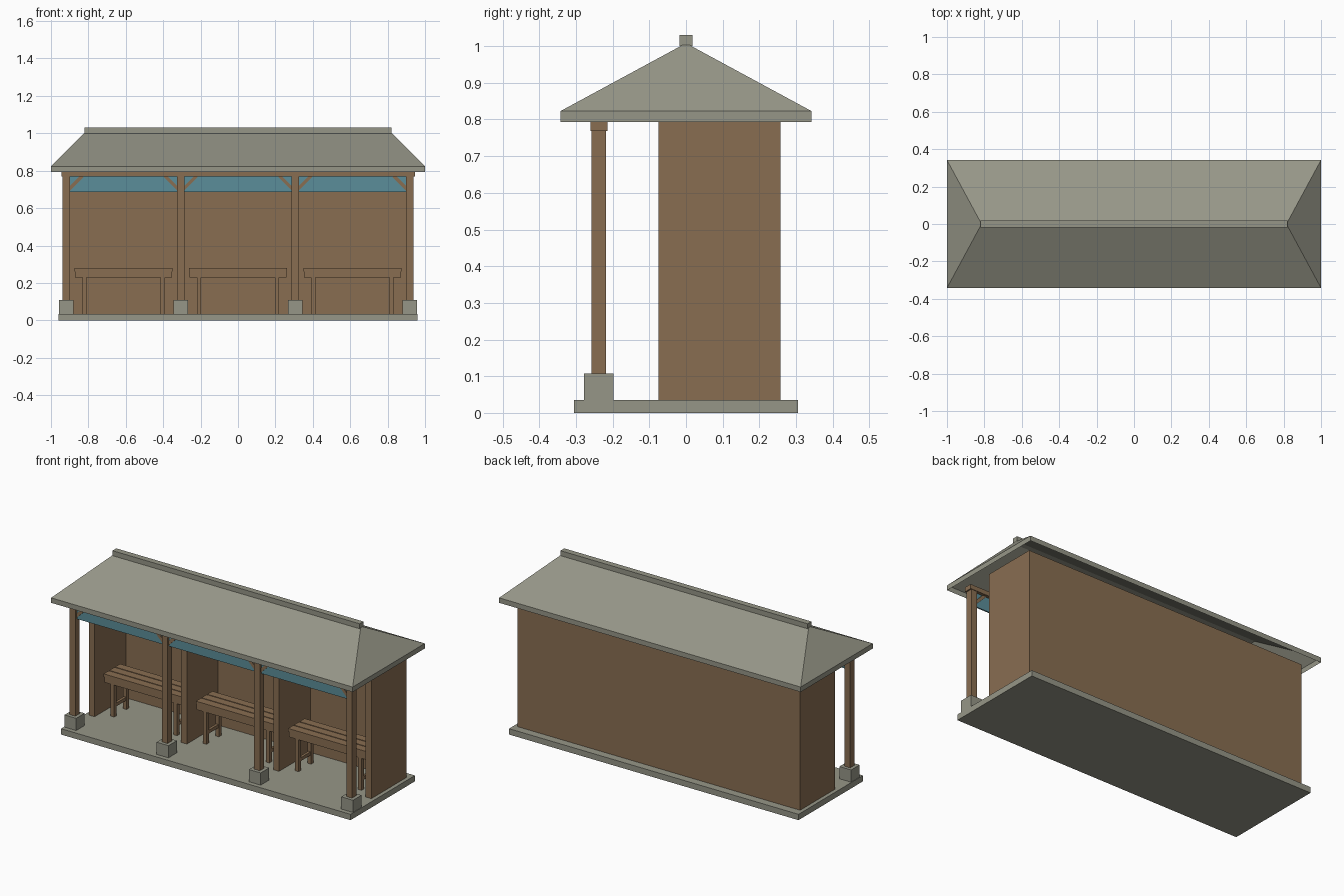
import bpy, math
from mathutils import Matrix

if "Cube" in bpy.data.objects:
    bpy.data.objects.remove(bpy.data.objects["Cube"])

def material(name, rgb):
    m = bpy.data.materials.new(name)
    m.diffuse_color = (*rgb, 1)
    m.use_nodes = True
    m.node_tree.nodes["Principled BSDF"].inputs["Base Color"].default_value = m.diffuse_color
    return m

STONE = material("stone grey", (0.305, 0.305, 0.245))
WOOD = material("wood brown", (0.25, 0.155, 0.083))
BLUE = material("valance blue", (0.105, 0.27, 0.32))

def mesh(name, verts, faces, mat):
    me = bpy.data.meshes.new(name)
    me.from_pydata(verts, [], faces)
    me.materials.append(mat)
    ob = bpy.data.objects.new(name, me)
    bpy.context.collection.objects.link(ob)
    return ob

def box(name, x, y, z, mat):
    """Box from (min, max) ranges."""
    v = [(a, b, c) for a in x for b in y for c in z]
    f = [(0, 1, 3, 2), (4, 6, 7, 5), (0, 4, 5, 1), (2, 3, 7, 6), (0, 2, 6, 4), (1, 5, 7, 3)]
    return mesh(name, v, f, mat)

def span(c, size):
    return (c - size / 2, c + size / 2)

FLOOR, EAVE = 0.035, 0.795
POST_Y = -0.2375
POSTS = (-0.918, -0.306, 0.306, 0.918)

# Floor slab
box("floor_slab", (-0.96, 0.96), (-0.305, 0.305), (0, FLOOR), STONE)

# Hollow hipped roof: fascia band, four slopes, open underneath
ring = [(-1, -0.342), (1, -0.342), (1, 0.342), (-1, 0.342)]
verts = [(x, y, z) for z in (0.793, 0.823) for x, y in ring]
verts += [(-0.815, 0, 1.008), (0.815, 0, 1.008)]
faces = [(i, (i + 1) % 4, (i + 1) % 4 + 4, i + 4) for i in range(4)]
faces += [(4, 5, 9, 8), (5, 6, 9), (6, 7, 8, 9), (7, 4, 8)]
mesh("hipped_roof", verts, faces, STONE)
box("ridge_cap", (-0.82, 0.82), (-0.018, 0.018), (1.0, 1.03), STONE)

# Back wall, end walls and dividers
box("back_wall", (-0.937, 0.937), (0.222, 0.257), (FLOOR, EAVE), WOOD)
for x in POSTS:
    box("side_wall", span(x, 0.038), (-0.075, 0.222), (FLOOR, EAVE), WOOD)

# Front posts on stone footings, carrying a beam
for x in POSTS:
    box("post_footing", span(x, 0.078), span(POST_Y, 0.08), (FLOOR, 0.108), STONE)
    box("front_post", span(x, 0.038), span(POST_Y, 0.04), (0.108, 0.77), WOOD)
box("front_beam", (-0.945, 0.945), span(POST_Y, 0.046), (0.768, EAVE), WOOD)

# One bay: valance, corner braces and bench
for cx in (-0.612, 0, 0.612):
    box("valance", span(cx, 0.574), span(POST_Y, 0.008), (0.685, 0.77), BLUE)
    for s in (-1, 1):
        brace = box("corner_brace", (-0.05, 0.05), (-0.01, 0.01), (-0.009, 0.009), WOOD)
        brace.data.transform(Matrix.Translation((cx + s * 0.256, POST_Y, 0.737))
                             @ Matrix.Rotation(s * math.radians(45), 4, 'Y'))
    # bench seat planks
    for k in range(3):
        y = -0.025 + k * 0.054
        box("seat_plank", span(cx, 0.524), (y, y + 0.048), (0.262, 0.28), WOOD)
    # aprons, legs and stretchers
    for y in (-0.009, 0.115):
        box("bench_apron", span(cx, 0.52), span(y, 0.024), (0.228, 0.262), WOOD)
    for s in (-1, 1):
        x = cx + s * 0.209
        for y in (-0.006, 0.112):
            box("bench_leg", span(x, 0.023), span(y, 0.023), (FLOOR, 0.23), WOOD)
        box("bench_stretcher", span(x, 0.016), (-0.006, 0.112), (0.088, 0.108), WOOD)
        box("seat_batten", span(x, 0.023), (-0.02, 0.126), (0.24, 0.262), WOOD)
